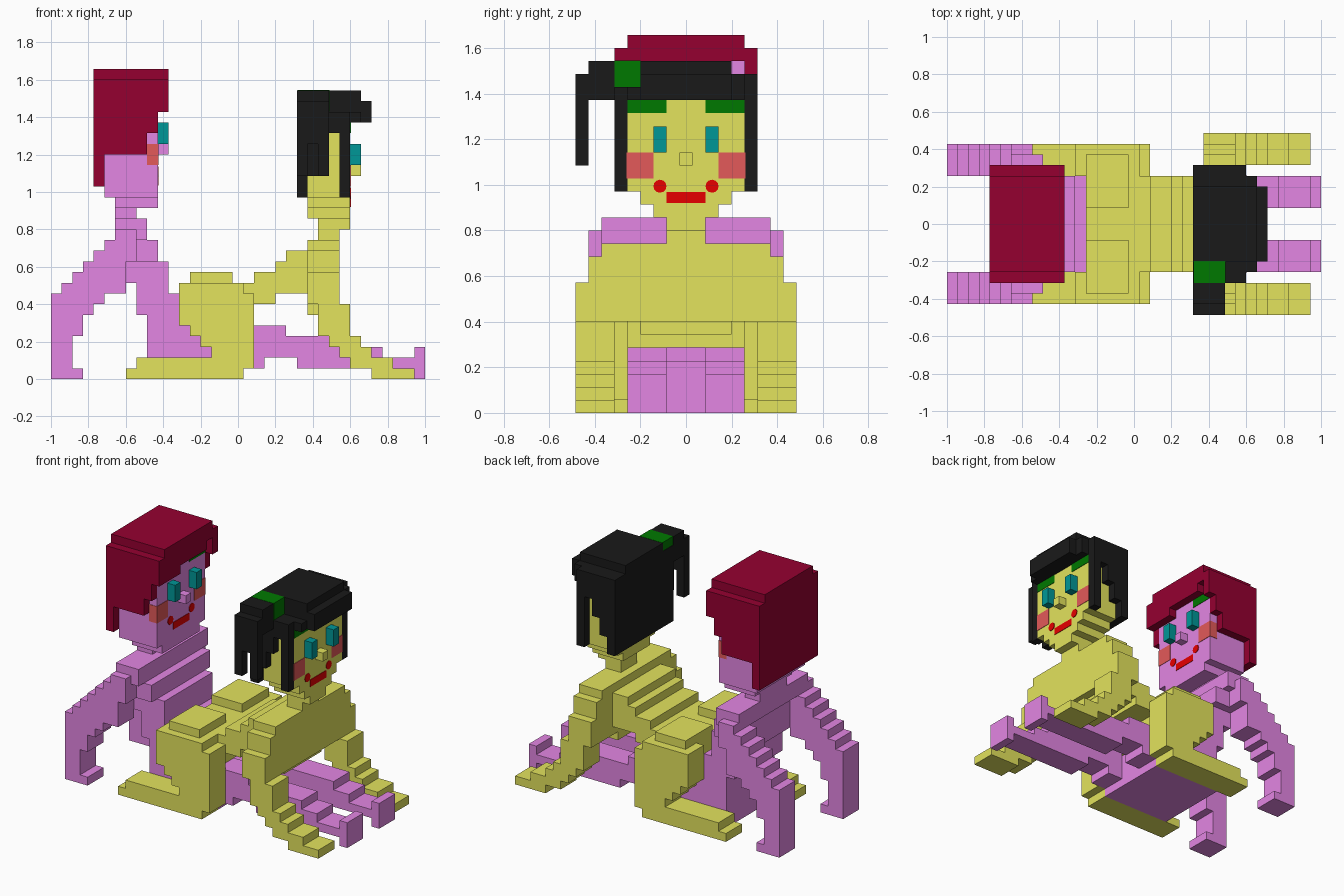
import bpy, bmesh, math
from mathutils import Matrix, Vector

if "Cube" in bpy.data.objects:
    bpy.data.objects.remove(bpy.data.objects["Cube"])

U = 2 / 35            # edge length of one block


def material(name, rgb):
    m = bpy.data.materials.new(name)
    m.diffuse_color = (*rgb, 1)
    m.use_nodes = True
    m.node_tree.nodes["Principled BSDF"].inputs["Base Color"].default_value = m.diffuse_color
    return m


LILAC = material("lilac", (.77, .24, .77))
OLIVE = material("olive yellow", (.77, .77, .11))
MAROON = material("maroon", (.30, .0, .03))
BLACK = material("black", (.01, .01, .01))
GREEN = material("green", (0, .19, 0))
TEAL = material("teal", (0, .31, .31))
BLUSH = material("blush", (.77, .10, .10))
RED = material("red", (.8, 0, 0))


def pos(i, j, k):
    return Vector((i * U - 1, (j - 8.5) * U, k * U))


def finish(name, bm, mat):
    me = bpy.data.meshes.new(name)
    bm.to_mesh(me)
    bm.free()
    me.materials.append(mat)
    bpy.context.collection.objects.link(bpy.data.objects.new(name, me))


def blocks(name, mat, boxes, mirror=False):
    """Outer skin of a union of block ranges (i0,i1, j0,j1, k0,k1)."""
    if mirror:
        boxes = boxes + [(a, b, 17 - d, 17 - c, e, f) for a, b, c, d, e, f in boxes]
    cells = {(i, j, k) for a, b, c, d, e, f in boxes
             for i in range(a, b) for j in range(c, d) for k in range(e, f)}
    bm = bmesh.new()
    for cell in cells:
        for ax in range(3):
            for s in (0, 1):
                near = list(cell)
                near[ax] += 2 * s - 1
                if tuple(near) in cells:
                    continue
                ring = []
                for p, q in ((0, 0), (1, 0), (1, 1), (0, 1)):
                    c = list(cell)
                    c[ax] += s
                    c[(ax + 1) % 3] += p
                    c[(ax + 2) % 3] += q
                    ring.append(bm.verts.new(pos(*c)))
                bm.faces.new(ring if s else ring[::-1])
    bmesh.ops.remove_doubles(bm, verts=bm.verts, dist=1e-4)
    bmesh.ops.dissolve_limit(bm, angle_limit=.01, verts=bm.verts, edges=bm.edges)
    finish(name, bm, mat)


def plate(name, mat, a, b, c, d, e, f):
    """Single box given in fractional block units."""
    lo, hi = pos(a, c, e), pos(b, d, f)
    bm = bmesh.new()
    bmesh.ops.create_cube(bm, size=1, matrix=Matrix.Translation((lo + hi) / 2)
                          @ Matrix.Diagonal((*(hi - lo), 1)))
    finish(name, bm, mat)


def disc(name, mat, i, j, k, r):
    bm = bmesh.new()
    bmesh.ops.create_cone(bm, cap_ends=True, segments=12, radius1=r * U, radius2=r * U,
                          depth=.008, matrix=Matrix.Translation(pos(i, j, k))
                          @ Matrix.Rotation(math.pi / 2, 4, 'Y'))
    finish(name, bm, mat)


def face(tag, skin, x, z):
    """Facial features on the plane of block column x, jaw bottom at row z."""
    t = .05
    blocks(tag + "_nose", skin, [(x, x + 1, 8, 9, z + 5, z + 6)])
    plate(tag + "_mouth", RED, x - .1, x + t, 7, 10, z + 2.1, z + 2.95)
    for side, flip in (("left", 1), ("right", 0)):
        def y(a, b):
            return (17 - b, 17 - a) if flip else (a, b)
        plate(f"{tag}_{side}_eye", TEAL, x - .1, x + 1, *y(6, 7), z + 6, z + 8)
        plate(f"{tag}_{side}_brow", GREEN, x - .1, x + t, *y(4, 7), z + 9, z + 10)
        plate(f"{tag}_{side}_cheek", BLUSH, x - 1, x + t, *y(4 - t, 6), z + 4, z + 6)
        disc(f"{tag}_{side}_smile_corner", RED, x, y(6.5, 6.5)[0], z + 3.4, .5)


# --- seated figure, leaning back on its arms ---
blocks("seated_torso", LILAC, [
    (6, 8, 6, 11, 15, 16), (6, 9, 2, 15, 13, 15), (7, 10, 3, 14, 11, 13),
    (7, 11, 4, 13, 9, 11), (8, 11, 4, 13, 8, 9), (8, 12, 4, 13, 6, 8),
    (9, 13, 4, 13, 4, 6), (9, 15, 4, 13, 0, 4), (15, 18, 4, 13, 0, 4)])
blocks("seated_arms", LILAC, [
    (6, 8, 1, 4, 12, 14), (5, 8, 1, 4, 11, 13), (4, 7, 1, 4, 10, 12),
    (3, 7, 1, 4, 9, 11), (2, 7, 1, 4, 8, 10), (1, 5, 1, 4, 7, 9),
    (0, 4, 1, 4, 6, 8), (0, 3, 1, 4, 4, 7), (0, 2, 1, 4, 0, 4), (0, 3, 1, 4, 0, 1)],
    mirror=True)
blocks("seated_legs", LILAC, [
    (18, 22, 4, 7, 2, 5), (18, 20, 4, 7, 1, 2), (22, 29, 4, 7, 2, 4),
    (23, 33, 4, 7, 1, 2), (29, 31, 4, 7, 2, 3), (32, 34, 4, 7, 1, 2),
    (34, 35, 4, 7, 0, 3)], mirror=True)
blocks("seated_head", LILAC, [
    (5, 10, 4, 13, 17, 27), (6, 10, 5, 12, 16, 17)])
face("seated", LILAC, 10, 16)
blocks("seated_hair", MAROON, [
    (4, 11, 4, 13, 28, 29), (4, 11, 3, 14, 27, 28), (4, 5, 3, 14, 18, 28),
    (10, 11, 7, 12, 26, 28), (10, 11, 4, 7, 25, 28)])
blocks("seated_hair_sides", MAROON, [
    (5, 9, 3, 4, 21, 27), (9, 10, 3, 4, 23, 27), (10, 11, 3, 4, 25, 27)], mirror=True)

# --- kneeling figure, on hands and knees ---
blocks("kneeling_torso", OLIVE, [
    (13, 17, 4, 13, 6, 9), (15, 18, 4, 13, 5, 8), (13, 17, 3, 7, 9, 10),
    (13, 17, 10, 14, 9, 10), (17, 19, 4, 13, 7, 9), (19, 21, 4, 13, 7, 10),
    (21, 22, 4, 13, 8, 11), (22, 24, 4, 13, 8, 12), (24, 27, 3, 14, 7, 12),
    (24, 27, 2, 15, 12, 13), (25, 27, 7, 10, 13, 14), (24, 26, 5, 12, 6, 7)])
blocks("kneeling_legs", OLIVE, [
    (12, 13, 1, 4, 5, 9), (13, 14, 1, 4, 4, 9), (14, 15, 1, 4, 3, 9),
    (15, 18, 1, 4, 0, 9), (13, 17, 2, 3, 9, 10), (18, 19, 1, 4, 1, 8),
    (8, 15, 1, 4, 0, 2), (7, 8, 1, 4, 0, 1)], mirror=True)
blocks("kneeling_arms", OLIVE, [
    (24, 27, 1, 3, 9, 12), (24, 27, 0, 3, 7, 10), (25, 28, 0, 3, 4, 7),
    (26, 29, 0, 3, 3, 4), (27, 30, 0, 3, 2, 3), (28, 32, 0, 3, 1, 2),
    (30, 34, 0, 3, 0, 1)], mirror=True)
blocks("kneeling_head", OLIVE, [
    (24, 28, 4, 13, 17, 24), (24, 28, 5, 12, 16, 17),
    (24, 28, 6, 11, 15, 16), (25, 28, 7, 10, 14, 15)])
face("kneeling", OLIVE, 28, 14)
blocks("kneeling_hair", BLACK, [
    (23, 26, 3, 14, 24, 26), (26, 28, 3, 14, 24, 25), (26, 28, 5, 14, 25, 26),
    (23, 29, 5, 12, 26, 27), (23, 24, 3, 14, 17, 26), (28, 29, 4, 13, 24, 25),
    (28, 29, 5, 13, 25, 26), (29, 30, 5, 12, 24, 26)])
blocks("kneeling_hair_sides", BLACK, [
    (24, 25, 3, 4, 19, 24), (25, 26, 3, 4, 21, 24), (26, 28, 3, 4, 23, 24),
    (27, 28, 3, 4, 17, 24)], mirror=True)
blocks("side_ponytail", BLACK, [
    (23, 26, 1, 3, 24, 27), (23, 26, 0, 1, 22, 26), (23, 24, 0, 1, 19, 22),
    (25, 26, 0, 1, 19, 22)])
plate("hair_band", GREEN, 23.05, 26.05, 3, 5.02, 25.02, 27.03)
